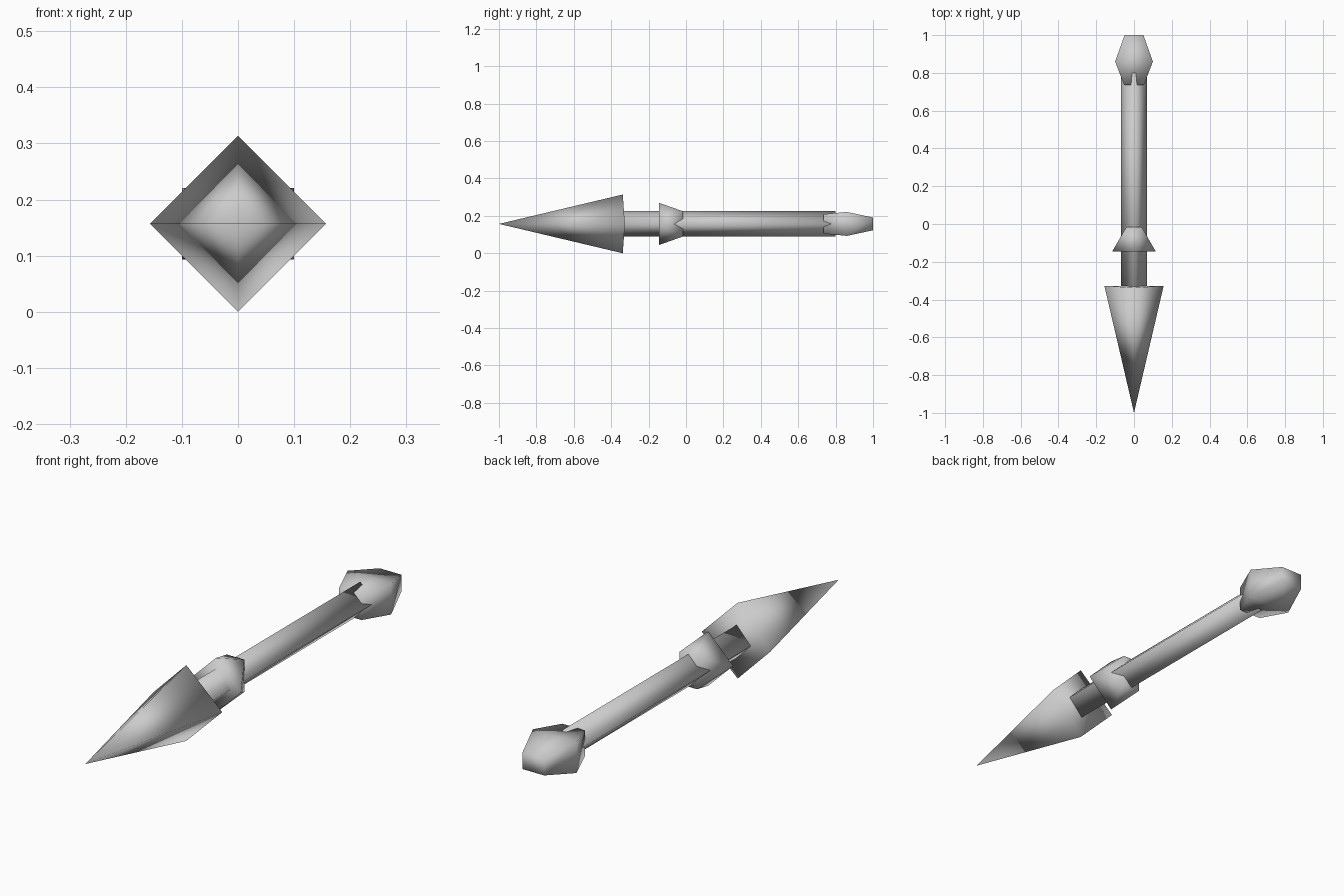
import bpy, bmesh

if "Cube" in bpy.data.objects:
    bpy.data.objects.remove(bpy.data.objects["Cube"])

CZ = 0.157  # height of the long axis

grey = bpy.data.materials.new("light_grey")
grey.diffuse_color = (0.6, 0.6, 0.6, 1)
grey.use_nodes = True
grey.node_tree.nodes["Principled BSDF"].inputs["Base Color"].default_value = grey.diffuse_color


def diamond(y, hx, hz, dz=0.0):
    """Four corners on the axes; dz shifts the top and bottom corners along y."""
    return [(hx, y, CZ), (0, y + dz, CZ + hz), (-hx, y, CZ), (0, y + dz, CZ - hz)]


def rect(y, hx, hz):
    return [(sx * hx, y, CZ + sz * hz) for sx, sz in ((1, 1), (-1, 1), (-1, -1), (1, -1))]


def loft(name, rings, twist=False):
    """Join four-cornered rings into a closed smooth solid; twist makes an antiprism."""
    bm = bmesh.new()
    loops = [[bm.verts.new(p) for p in r] for r in rings]
    for a, b in zip(loops, loops[1:]):
        if len(a) == 1:
            for i in range(4):
                bm.faces.new((a[0], b[i], b[(i + 1) % 4]))
            continue
        for i in range(4):
            j = (i + 1) % 4
            if twist:
                bm.faces.new((a[i], a[j], b[i]))
                bm.faces.new((a[j], b[j], b[i]))
            else:
                bm.faces.new((a[i], a[j], b[j], b[i]))
    for end in (loops[0], loops[-1]):
        if len(end) == 4:
            bm.faces.new(end)
    bmesh.ops.recalc_face_normals(bm, faces=bm.faces[:])
    for f in bm.faces:
        f.smooth = True
    me = bpy.data.meshes.new(name)
    bm.to_mesh(me)
    bm.free()
    me.materials.append(grey)
    bpy.context.collection.objects.link(bpy.data.objects.new(name, me))


# Pointed head
loft("arrow_head", [[(0, -1, CZ)], diamond(-0.327, 0.157, 0.157, -0.011)])
# Square shaft turned on its corner
loft("shaft", [diamond(-0.36, 0.068, 0.068), diamond(0.8, 0.068, 0.068)])
# Flared collar, diamond in front and rectangular behind
loft("collar", [diamond(-0.145, 0.115, 0.113), rect(-0.015, 0.04, 0.067)], twist=True)
# Bulging tail block
loft("tail", [rect(0.735, 0.052, 0.052), rect(0.86, 0.1, 0.064), rect(1.0, 0.05, 0.034)])
